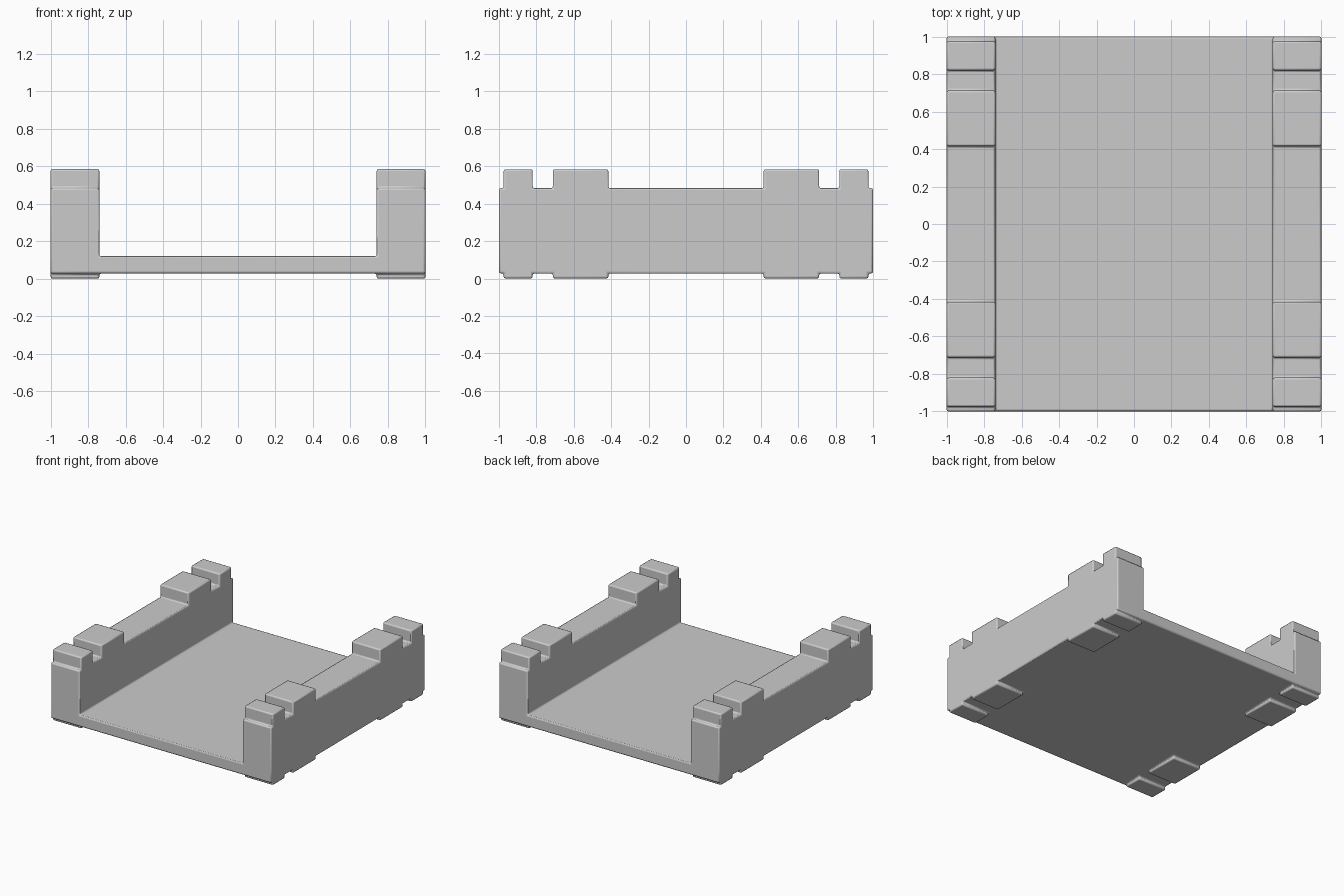
import bpy, bmesh, math
from itertools import product

if "Cube" in bpy.data.objects:
    bpy.data.objects.remove(bpy.data.objects["Cube"])

# Grid planes that divide the tray into solid and empty cells
XS = [-1, -0.74, 0.74, 1]
YH = [0.415, 0.712, 0.82, 0.975, 1]
YS = [-y for y in reversed(YH)] + YH
ZS = [0, 0.027, 0.12, 0.483, 0.584]


def solid(i, j, k):
    if not (0 <= i < 3 and 0 <= j < len(YS) - 1 and 0 <= k < 4):
        return False
    side = i != 1
    y = abs(YS[j] + YS[j + 1]) / 2
    lug = YH[0] < y < YH[1] or YH[2] < y < YH[3]
    if k in (0, 3):          # feet below and matching blocks on top
        return side and lug
    return k == 1 or side    # floor plate, side walls


bm = bmesh.new()
verts = {}


def vert(idx):
    if idx not in verts:
        verts[idx] = bm.verts.new((XS[idx[0]], YS[idx[1]], ZS[idx[2]]))
    return verts[idx]


# Skin: one face wherever a solid cell meets an empty one
for cell in product(range(3), range(len(YS) - 1), range(4)):
    if not solid(*cell):
        continue
    for axis, d in product(range(3), (0, 1)):
        near = list(cell)
        near[axis] += 1 if d else -1
        if solid(*near):
            continue
        u, v = (axis + 1) % 3, (axis + 2) % 3
        loop = []
        for a, b in ((0, 0), (1, 0), (1, 1), (0, 1)):
            p = list(cell)
            p[axis] += d
            p[u] += a
            p[v] += b
            loop.append(vert(tuple(p)))
        bm.faces.new(loop if d else loop[::-1])

# Merge coplanar faces into clean panels
bmesh.ops.dissolve_limit(bm, angle_limit=math.radians(1),
                         verts=bm.verts[:], edges=bm.edges[:])
bmesh.ops.recalc_face_normals(bm, faces=bm.faces[:])
mesh = bpy.data.meshes.new("stacking_tray")
bm.to_mesh(mesh)
bm.free()
tray = bpy.data.objects.new("stacking_tray", mesh)
bpy.context.collection.objects.link(tray)

# Small softened edges, inside and outside corners alike
bevel = tray.modifiers.new("soft_edges", 'BEVEL')
bevel.width = 0.01
bevel.segments = 2
bevel.limit_method = 'ANGLE'
bevel.angle_limit = math.radians(40)

bpy.context.view_layer.objects.active = tray
tray.select_set(True)
bpy.ops.object.shade_smooth_by_angle(angle=math.radians(30))
